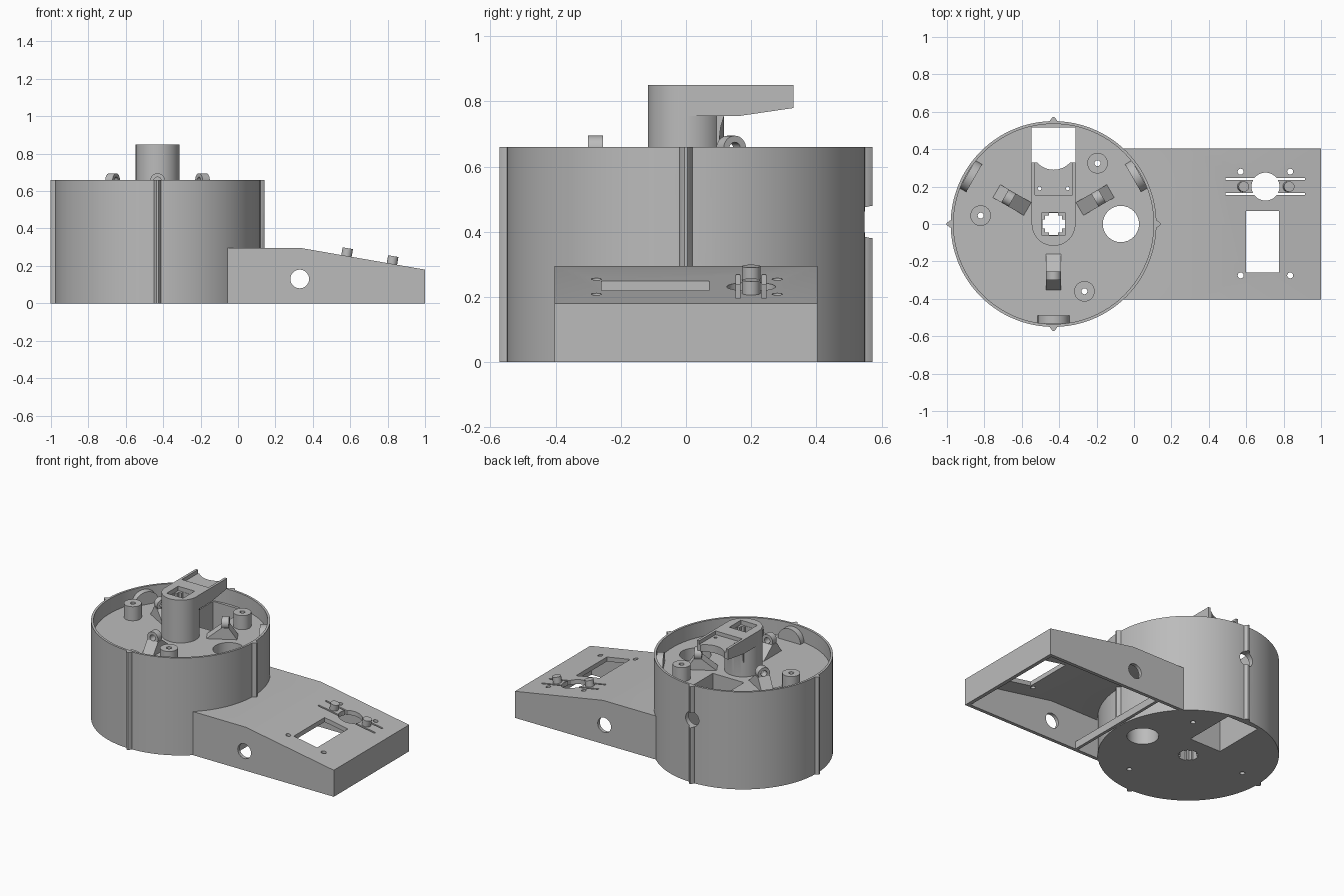
import bpy, bmesh, math
from mathutils import Matrix, Vector

cube = bpy.data.objects.get("Cube")
if cube:
    bpy.data.objects.remove(cube, do_unlink=True)

grey = bpy.data.materials.new("plain_grey")
grey.use_nodes = True
colour = (0.5, 0.5, 0.5, 1)
grey.diffuse_color = colour
grey.node_tree.nodes["Principled BSDF"].inputs["Base Color"].default_value = colour

CX = -0.43       # drum axis
FLOOR, RIM = 0.56, 0.66


def finish(name, bm):
    bmesh.ops.recalc_face_normals(bm, faces=bm.faces)
    mesh = bpy.data.meshes.new(name)
    bm.to_mesh(mesh)
    bm.free()
    mesh.materials.append(grey)
    obj = bpy.data.objects.new(name, mesh)
    bpy.context.collection.objects.link(obj)
    return obj


def box(name, x, y, z):
    bm = bmesh.new()
    bmesh.ops.create_cube(bm, size=1)
    for v in bm.verts:
        v.co = [lo + (c + 0.5) * (hi - lo) for c, (lo, hi) in zip(v.co, (x, y, z))]
    return finish(name, bm)


def rod(name, start, end, radius, sides=32):
    a, b = Vector(start), Vector(end)
    bm = bmesh.new()
    bmesh.ops.create_cone(bm, cap_ends=True, segments=sides, radius1=radius,
                          radius2=radius, depth=(b - a).length)
    turn = (b - a).to_track_quat('Z', 'Y').to_matrix().to_4x4()
    bm.transform(Matrix.Translation((a + b) / 2) @ turn)
    return finish(name, bm)


def prism(name, outline, lo, hi, axis='Y'):
    """Extrude an outline along Y (points are x, z), X (y, z) or Z (x, y)."""
    def place(p, d):
        return {'Y': (p[0], d, p[1]), 'X': (d, p[0], p[1]), 'Z': (p[0], p[1], d)}[axis]
    bm = bmesh.new()
    rings = [[bm.verts.new(place(p, d)) for p in outline] for d in (lo, hi)]
    for ring in rings:
        bm.faces.new(ring)
    n = len(outline)
    for i in range(n):
        j = (i + 1) % n
        bm.faces.new((rings[0][i], rings[0][j], rings[1][j], rings[1][i]))
    return finish(name, bm)


def combine(obj, others, operation='DIFFERENCE'):
    for other in others:
        mod = obj.modifiers.new("combine", 'BOOLEAN')
        mod.operation, mod.solver, mod.object = operation, 'EXACT', other
        with bpy.context.temp_override(object=obj, active_object=obj):
            bpy.ops.object.modifier_apply(modifier=mod.name)
        bpy.data.objects.remove(other, do_unlink=True)
    return obj


def upright(x, y, r, lo=-0.1, hi=1, sides=32):
    return rod("cutter", (x, y, lo), (x, y, hi), r, sides)


def socket():
    # Cross-cornered square shaft down the column
    return [box("cutter", (CX - a, CX + a), (-b, b), (-0.1, 1))
            for a, b in ((0.045, 0.045), (0.06, 0.025), (0.025, 0.06))]


def spin(obj, angle):
    obj.data.transform(Matrix.Translation((CX, 0, 0)) @ Matrix.Rotation(angle, 4, 'Z'))
    return obj


# Drum body with raised rim and four vertical ridges
POSTS = ((-0.195, 0.325), (-0.82, 0.045), (-0.265, -0.36))
drum = rod("drum", (CX, 0, 0), (CX, 0, RIM), 0.55, 128)
ridges = [spin(prism("ridge", ((0.53, -0.024), (0.555, -0.018), (0.572, -0.005),
                               (0.572, 0.005), (0.555, 0.018), (0.53, 0.024)), 0, RIM, 'Z'),
               i * math.pi / 2) for i in range(4)]
combine(drum, ridges, 'UNION')
combine(drum, [upright(CX, 0, 0.535, FLOOR, 1, 128),
               box("cutter", (CX - 0.117, CX + 0.117), (0.16, 0.515), (-0.1, 1)),
               upright(-0.07, 0, 0.097),
               rod("cutter", (CX, 0.4, 0.43), (CX, 0.7, 0.43), 0.05),
               rod("cutter", (-0.07, 0, 0.17), (0.3, 0, 0.17), 0.085)]
        + socket() + [upright(x, y, 0.016, sides=16) for x, y in POSTS])

# Screw posts
for i, (x, y) in enumerate(POSTS):
    post = rod(f"screw_post_{i + 1}", (x, y, FLOOR - 0.005), (x, y, RIM - 0.005), 0.055)
    combine(post, [upright(x, y, 0.016, sides=16)])

# Wedge brackets with eyelets, and half-round tabs against the wall
for i, degrees in enumerate((30, 150, 270)):
    angle = math.radians(degrees)
    wedge = prism(f"bracket_{i + 1}", ((0.155, FLOOR - 0.005), (0.255, 0.635), (0.3, 0.635),
                                       (0.355, FLOOR - 0.005)), -0.04, 0.04)
    combine(wedge, [rod("eyelet", (0.255, 0, 0.655), (0.3, 0, 0.655), 0.04)], 'UNION')
    combine(wedge, [rod("cutter", (0.1, 0, 0.655), (0.4, 0, 0.655), 0.02)])
    spin(wedge, angle)
    tab = rod(f"wall_tab_{i + 1}", (0.49, 0, FLOOR), (0.532, 0, FLOOR), 0.085, 48)
    combine(tab, [box("cutter", (0, 1), (-1, 1), (0, FLOOR - 0.005))])
    spin(tab, angle)

# Central column with overhanging arm
column = rod("column", (CX, 0, FLOOR - 0.005), (CX, 0, 0.85), 0.117, 64)
overhang = prism("overhang", ((0, 0.755), (0.16, 0.755), (0.33, 0.78), (0.33, 0.85), (0, 0.85)),
                 CX - 0.117, CX + 0.117, 'X')
flare = prism("flare", ((0, 0.66), (0.1, 0.66), (0.106, 0.72), (0.118, 0.76), (0, 0.76)),
              CX - 0.07, CX + 0.07, 'X')
combine(column, [overhang, flare], 'UNION')
combine(column, [box("cutter", (CX - 0.1, CX + 0.1), (0.155, 0.4), (0.825, 1)),
                 upright(CX, 0.41, 0.12, 0.7, 1, 64),
                 box("cutter", (CX - 0.062, CX + 0.062), (-0.062, 0.062), (0.82, 1)),
                 upright(CX - 0.075, 0.19, 0.01, 0.7, 1, 12),
                 upright(CX + 0.075, 0.19, 0.01, 0.7, 1, 12)] + socket())

# Hollow side housing with sloping top
housing = prism("housing", ((-0.2, 0), (-0.2, 0.295), (0.34, 0.295), (1, 0.18), (1, 0)), -0.403, 0.403)
cavity = prism("cutter", ((-0.3, -0.1), (-0.3, 0.265), (0.337, 0.265), (0.975, 0.154), (0.975, -0.1)),
               -0.38, 0.38)
combine(housing, [cavity, upright(CX, 0, 0.546, -0.1, 1, 128),
                  rod("cutter", (0.33, -1, 0.13), (0.33, 1, 0.13), 0.05),
                  box("cutter", (0.6, 0.775), (-0.26, 0.07), (0.05, 1)),
                  upright(0.703, 0.2, 0.075, 0.05)]
        + [upright(x, y, 0.016, 0.05, 1, 16) for x in (0.57, 0.835) for y in (-0.275, 0.28)]
        + [box("cutter", (0.49, 0.915), (y - 0.006, y + 0.006), (0.05, 1)) for y in (0.16, 0.24)])

# Low bar across the housing, beside the drum
box("cross_bar", (0.125, 0.145), (-0.39, 0.39), (0, 0.05))

# Pegs standing square to the slope
slope = math.atan2(0.115, 0.66)
normal = Vector((math.sin(slope), 0, math.cos(slope)))
for side, x in (("inner", 0.58), ("outer", 0.823)):
    foot = Vector((x, 0.2, 0.295 - (x - 0.34) * math.tan(slope)))
    rod(f"{side}_peg", foot - normal * 0.03, foot + normal * 0.042, 0.028, 24)

# Smooth curved walls, keep hard edges
bpy.ops.object.select_all(action='DESELECT')
for obj in bpy.context.collection.objects:
    if obj.type == 'MESH' and grey.name in obj.data.materials:
        obj.select_set(True)
        bpy.context.view_layer.objects.active = obj
bpy.ops.object.shade_smooth_by_angle(angle=math.radians(30))
